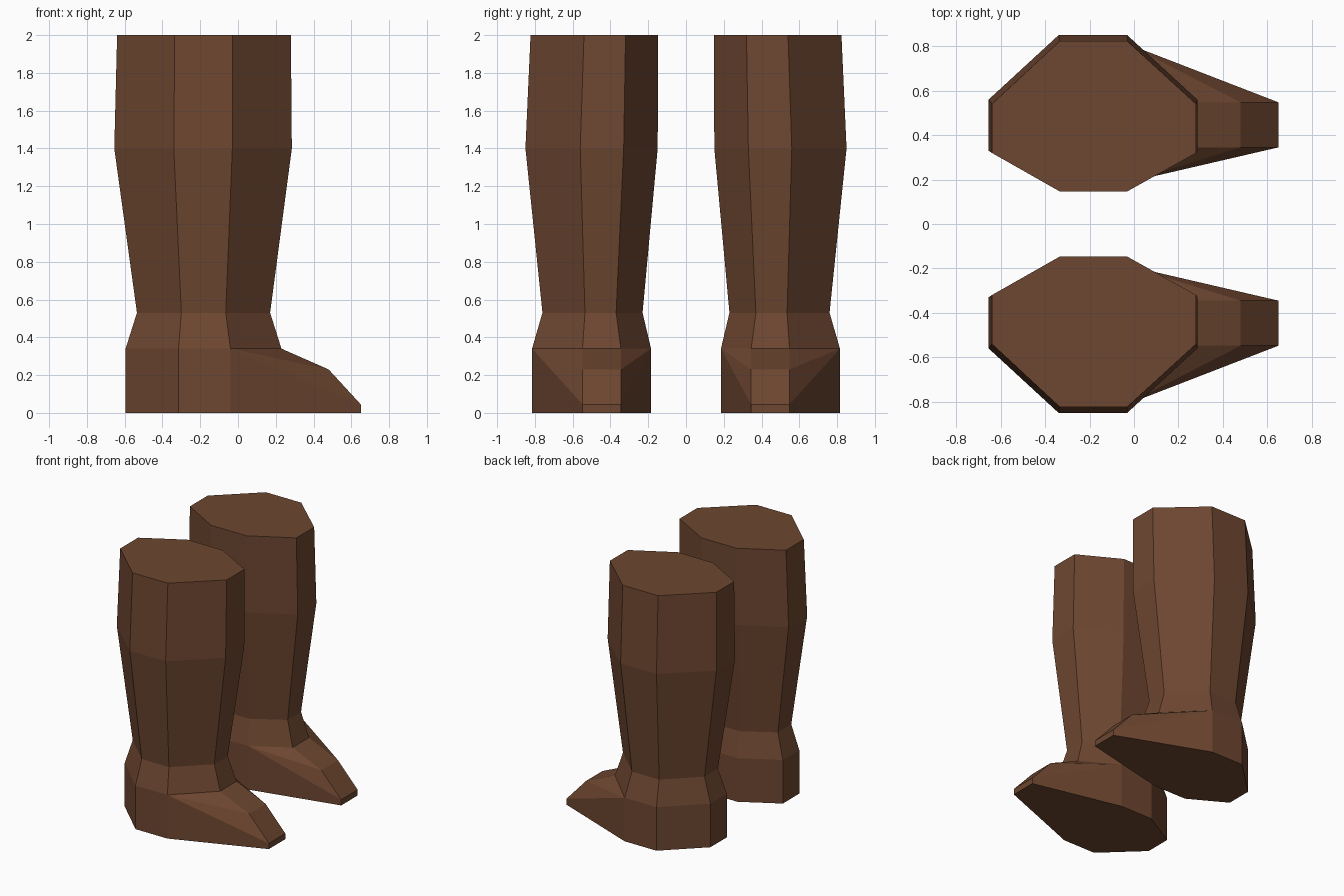
import bpy, bmesh

cube = bpy.data.objects.get("Cube")
if cube:
    bpy.data.objects.remove(cube, do_unlink=True)

leather = bpy.data.materials.new("brown leather")
leather.use_nodes = True
brown = (0.155, 0.062, 0.03, 1)
leather.diffuse_color = brown
bsdf = leather.node_tree.nodes["Principled BSDF"]
bsdf.inputs["Base Color"].default_value = brown
bsdf.inputs["Roughness"].default_value = 0.8

# Octagonal cross-sections: z, four x stations, four y stations (inner to outer)
RINGS = [
    (0.00, (-0.595, -0.315, -0.04, 0.23), (0.185, 0.345, 0.548, 0.815)),
    (0.34, (-0.595, -0.315, -0.04, 0.23), (0.185, 0.345, 0.548, 0.815)),
    (0.53, (-0.535, -0.30, -0.065, 0.17), (0.23, 0.37, 0.535, 0.76)),
    (1.40, (-0.655, -0.34, -0.03, 0.285), (0.15, 0.33, 0.56, 0.85)),
    (2.00, (-0.64, -0.335, -0.03, 0.28), (0.147, 0.32, 0.54, 0.823)),
]
# Octagon corners as (x station, y station), anticlockwise from the inner front
CORNERS = [(2, 0), (3, 1), (3, 2), (2, 3), (1, 3), (0, 2), (0, 1), (1, 0)]


def build_boot(name, side):
    bm = bmesh.new()

    def vert(x, y, z):
        return bm.verts.new((x, side * y, z))

    rings = [[vert(xs[i], ys[j], z) for i, j in CORNERS] for z, xs, ys in RINGS]
    sole, ankle = rings[0], rings[1]

    # Shaft, leaving the front three sides of the foot open for the toe
    for r in range(4):
        for k in range(8):
            if r == 0 and k < 3:
                continue
            n = (k + 1) % 8
            bm.faces.new((rings[r][k], rings[r][n], rings[r + 1][n], rings[r + 1][k]))
    bm.faces.new(rings[-1])

    # Toe: bridge, blunt tip and the sole edge
    y_in, y_out = 0.345, 0.548
    instep = [vert(0.48, y, 0.23) for y in (y_in, y_out)]
    tip = [vert(0.65, y, 0.045) for y in (y_in, y_out)]
    base = [vert(0.65, y, 0.0) for y in (y_in, y_out)]
    bm.faces.new((ankle[1], ankle[2], instep[1], instep[0]))
    bm.faces.new((instep[0], instep[1], tip[1], tip[0]))
    bm.faces.new((tip[0], tip[1], base[1], base[0]))

    # Tapering flanks of the foot
    for s, heel, front in ((0, 0, 1), (1, 3, 2)):
        bm.faces.new((ankle[heel], ankle[front], instep[s]))
        bm.faces.new((ankle[heel], instep[s], tip[s]))
        bm.faces.new((ankle[heel], tip[s], base[s], sole[heel]))

    # Flat sole
    bm.faces.new((sole[0], base[0], base[1], *sole[3:]))
    bmesh.ops.delete(bm, geom=[sole[1], sole[2]], context='VERTS')
    bmesh.ops.recalc_face_normals(bm, faces=bm.faces)

    mesh = bpy.data.meshes.new(name)
    bm.to_mesh(mesh)
    bm.free()
    mesh.materials.append(leather)
    bpy.context.collection.objects.link(bpy.data.objects.new(name, mesh))


build_boot("left_boot", 1)
build_boot("right_boot", -1)
